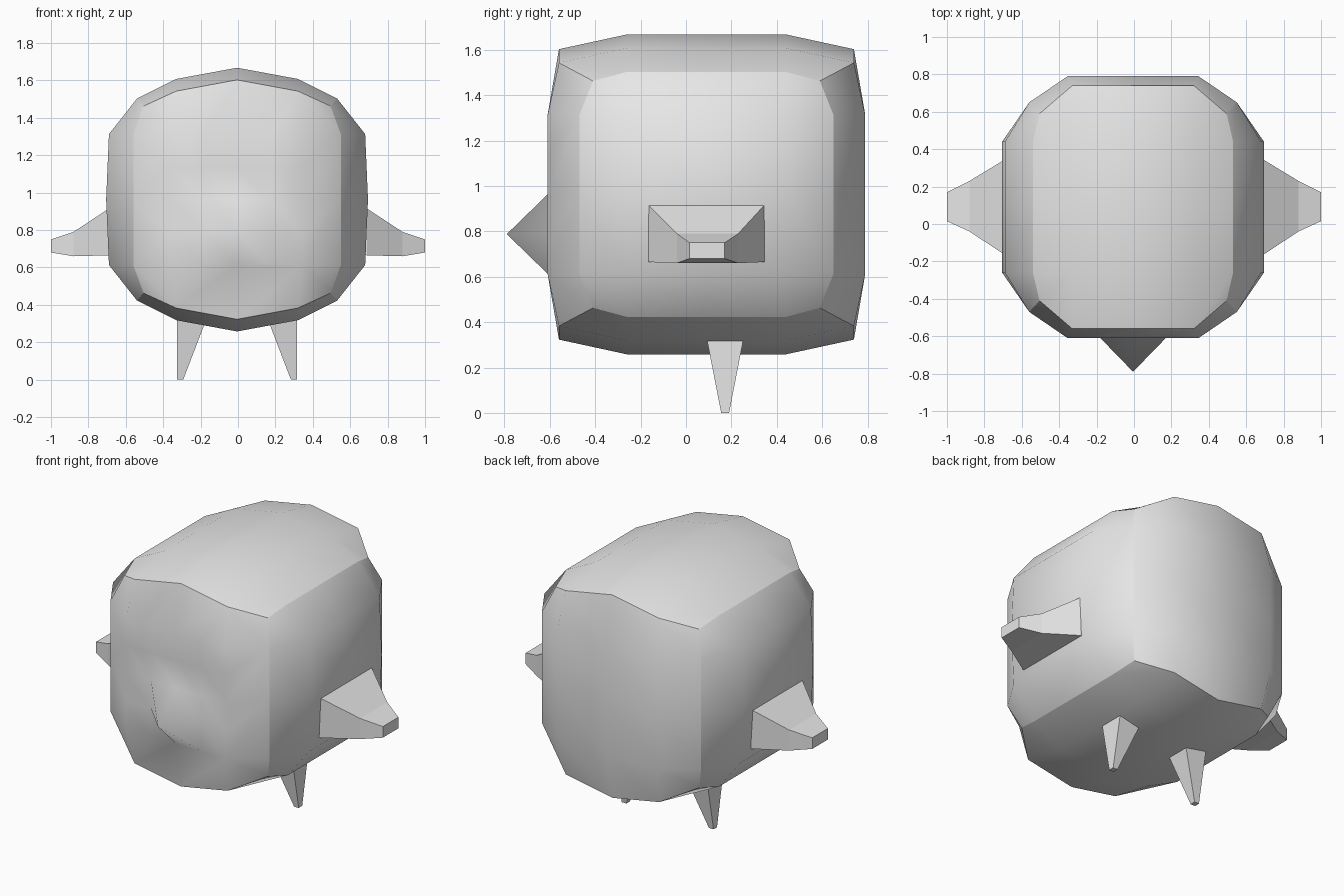
import bpy, bmesh
from mathutils import Vector

old = bpy.data.objects.get("Cube")
if old:
    bpy.data.objects.remove(old, do_unlink=True)

grey = bpy.data.materials.new("plain grey")
grey.use_nodes = True
grey.diffuse_color = (0.8, 0.8, 0.8, 1)
grey.node_tree.nodes["Principled BSDF"].inputs["Base Color"].default_value = (0.8, 0.8, 0.8, 1)

CENTRE = Vector((-0.005, 0.09, 0.963))


def finish(bm, name):
    bmesh.ops.recalc_face_normals(bm, faces=bm.faces[:])
    mesh = bpy.data.meshes.new(name)
    bm.to_mesh(mesh)
    bm.free()
    mesh.materials.append(grey)
    obj = bpy.data.objects.new(name, mesh)
    bpy.context.collection.objects.link(obj)
    return obj


def rounded(i, j, k):
    """Place for a cube grid point in one octant; each index runs 0 to 2."""
    on_x, on_y, on_z = i == 2, j == 2, k == 2
    if on_x and on_y and on_z:
        return 0.5, 0.5, 0.5
    if on_y and on_z:
        return 0.325 * i, 0.65, 0.64 - 0.06 * i
    if on_x and on_y:
        return 0.555, 0.56, 0.35 * k
    if on_x and on_z:
        return 0.535, 0.35 * j, 0.54
    if on_x:
        return (0.685 if k else 0.70), 0.35 * j, 0.35 * k
    if on_y:
        return 0.35 * i, 0.70, 0.35 * k
    return 0.325 * i, 0.35 * j, 0.705 - 0.06 * i


# Body: a gridded cube, swollen, with its twelve edges kept sharp
bm = bmesh.new()
bmesh.ops.create_cube(bm, size=2)
bmesh.ops.subdivide_edges(bm, edges=bm.edges[:], cuts=3, use_grid_fill=True)
bm.normal_update()
for e in bm.edges:
    a, b = e.link_faces
    e.smooth = a.normal.dot(b.normal) > 0.5
for v in bm.verts:
    index = [round(abs(c) * 2) for c in v.co]
    place = rounded(*index)
    v.co = Vector([p if c >= 0 else -p for p, c in zip(place, v.co)])

# Nose: refine the flat middle of the front and pull one point out
bm.normal_update()
middle = [f for f in bm.faces if all(v.co.y < -0.69 for v in f.verts)]
edges = list({e for f in middle for e in f.edges})
bmesh.ops.subdivide_edges(bm, edges=edges, cuts=1, use_grid_fill=True)
tip = Vector((0, -0.70, -0.175))
nose = min(bm.verts, key=lambda v: (v.co - tip).length)
nose.co.y = -0.88
for f in bm.faces:
    f.smooth = True
bmesh.ops.translate(bm, verts=bm.verts[:], vec=CENTRE)
finish(bm, "body")


def loft(name, rings):
    """Flat-sided limb through rings of four corners."""
    bm = bmesh.new()
    loops = [[bm.verts.new(p) for p in ring] for ring in rings]
    for a, b in zip(loops, loops[1:]):
        for n in range(4):
            m = (n + 1) % 4
            bm.faces.new((a[n], a[m], b[m], b[n]))
    bm.faces.new(loops[0])
    bm.faces.new(loops[-1])
    return finish(bm, name)


# Each arm ring: x, y range, z range
ARM = [(0.64, -0.17, 0.35, 0.67, 0.93),
       (0.69, -0.165, 0.345, 0.665, 0.915),
       (0.88, -0.04, 0.23, 0.66, 0.79),
       (1.0, 0.015, 0.17, 0.68, 0.75)]
# Each foot ring: z, x range, y range
FOOT = [(0.36, 0.15, 0.32, 0.085, 0.26),
        (0.0, 0.288, 0.32, 0.155, 0.19)]

for side, s in (("left", 1), ("right", -1)):
    loft(side + "_arm", [[(s * x, y0, z0), (s * x, y1, z0), (s * x, y1, z1), (s * x, y0, z1)]
                         for x, y0, y1, z0, z1 in ARM])
    cx = CENTRE.x
    loft(side + "_foot", [[(cx + s * x0, y0, z), (cx + s * x1, y0, z),
                           (cx + s * x1, y1, z), (cx + s * x0, y1, z)]
                          for z, x0, x1, y0, y1 in FOOT])
